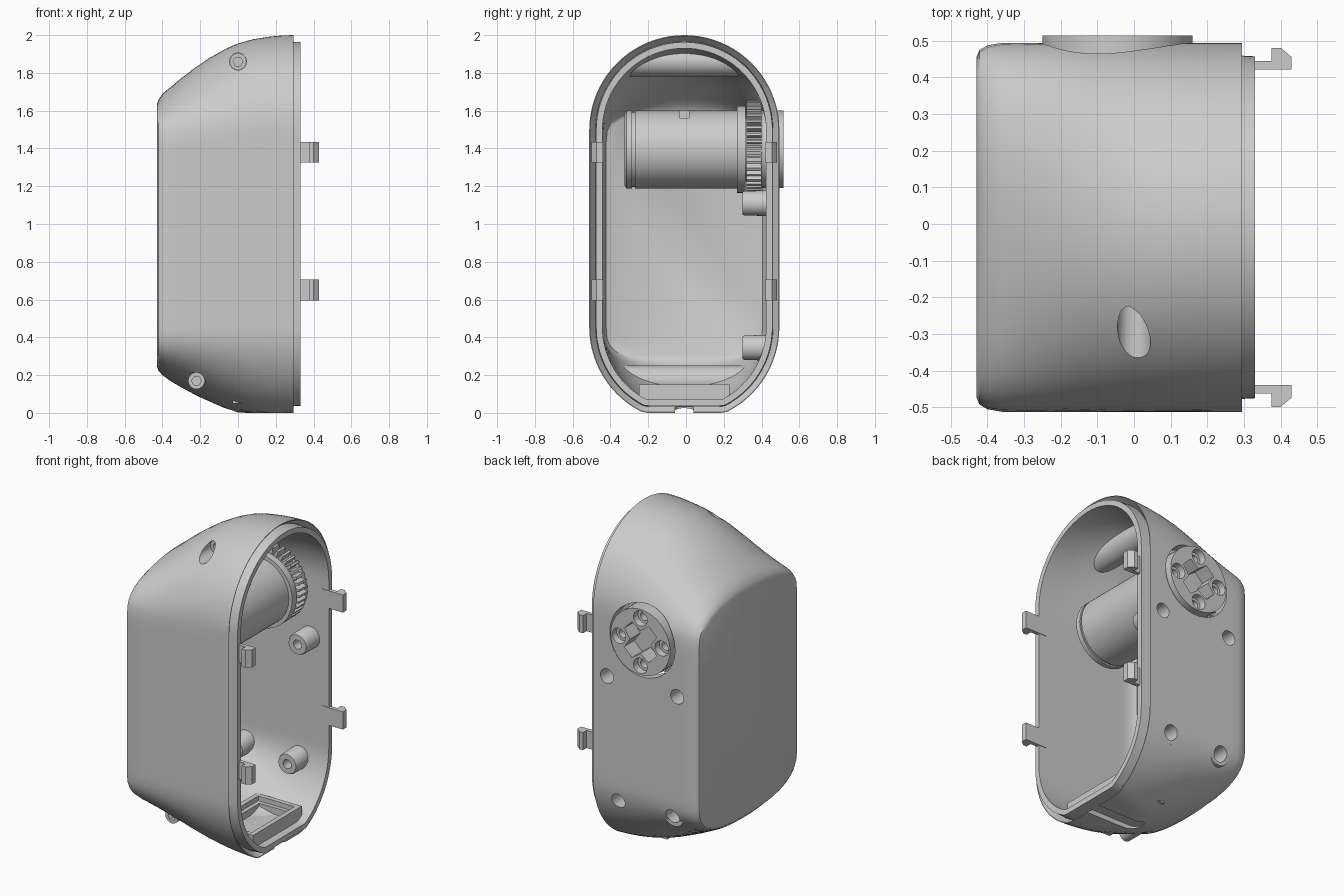
import bpy, bmesh
from math import sin, cos, pi, radians, sqrt

if "Cube" in bpy.data.objects:
    bpy.data.objects.remove(bpy.data.objects["Cube"])

MID_Y = -0.009          # centre line of the housing
MID_Z = 0.975
ARC_TOP, ARC_LOW = 1.4965, 0.455   # centres of the end arcs
BACK_LOW, BACK_HIGH = 0.25, 1.63   # extent of the flat back
AXLE = (-0.045, 1.395)  # x, z of the motor axis


def loft(name, rings):
    """Closed solid skinned through rings of equal point count."""
    bm = bmesh.new()
    loops = [[bm.verts.new(p) for p in ring] for ring in rings]
    n = len(loops[0])
    for a, b in zip(loops, loops[1:]):
        for i in range(n):
            j = (i + 1) % n
            bm.faces.new((a[i], a[j], b[j], b[i]))
    bm.faces.new(loops[0])
    bm.faces.new(loops[-1])
    bmesh.ops.recalc_face_normals(bm, faces=bm.faces)
    mesh = bpy.data.meshes.new(name)
    bm.to_mesh(mesh)
    bm.free()
    obj = bpy.data.objects.new(name, mesh)
    bpy.context.collection.objects.link(obj)
    return obj


def lathe(name, centre, profile, sides=48):
    """Turned part along y; profile is (y, radius) pairs."""
    cx, cz = centre
    return loft(name, [[(cx + r * cos(2 * pi * i / sides), y, cz + r * sin(2 * pi * i / sides))
                        for i in range(sides)] for y, r in profile])


def rod(name, centre, y0, y1, r, sides=32):
    return lathe(name, centre, [(y0, r), (y1, r)], sides)


def box(name, lo, hi):
    (x0, y0, z0), (x1, y1, z1) = lo, hi
    return loft(name, [[(x0, y0, z), (x1, y0, z), (x1, y1, z), (x0, y1, z)] for z in (z0, z1)])


def cut(obj, *cutters, operation="DIFFERENCE"):
    """Apply a boolean with each cutter, then discard it."""
    bpy.context.view_layer.objects.active = obj
    for c in cutters:
        c.hide_render = True
        mod = obj.modifiers.new("cut", "BOOLEAN")
        mod.operation = operation
        mod.solver = "EXACT"
        mod.object = c
        bpy.ops.object.modifier_apply(modifier=mod.name)
        bpy.data.objects.remove(c)


def soft_min(a, b, k):
    h = max(k - abs(a - b), 0) / k
    return min(a, b) - h * h * k / 4


def cap_limit(t, k):
    """Limit whose soft minimum with 1 equals t."""
    return t if 1 - t >= k else 1 + k - 2 * sqrt(k * max(1 - t, 0))


def section(x, inset, low, high, floor):
    """Blend of the rounded back outline and the full stadium, cut flat at floor."""
    r, arc = 0.5035 - inset, 40
    outline = [(r * cos(pi * i / arc), ARC_TOP + r * sin(pi * i / arc)) for i in range(arc + 1)]
    outline += [(-r, ARC_TOP + (ARC_LOW - ARC_TOP) * i / 16) for i in range(1, 16)]
    outline += [(-r * cos(pi * i / arc), ARC_LOW - r * sin(pi * i / arc)) for i in range(arc + 1)]
    outline += [(r, ARC_LOW + (ARC_TOP - ARC_LOW) * i / 16) for i in range(1, 16)]
    top, bottom = ARC_TOP + r, ARC_LOW - r
    upper = (0.4, top - MID_Z, BACK_HIGH - MID_Z, (top - high) / (top - BACK_HIGH))
    lower = (0.28, MID_Z - bottom, MID_Z - BACK_LOW, (low - bottom) / (BACK_LOW - bottom))
    ring = []
    for y, z in outline:
        d = z - MID_Z
        k, reach, height, weight = upper if d > 0 else lower
        limit = cap_limit(height / reach, k) * reach / max(abs(d), 0.01)
        f = 1 - (1 - soft_min(1, limit, k)) * weight
        ring.append((x, MID_Y + y * f, max(MID_Z + d * f, floor)))
    return ring


# Housing: outer skin, grooved rim with lip, and cavity in one continuous skin
STATIONS = [  # x, inset, bottom, top
    (-0.43, 0.04, 0.25, 1.63), (-0.422, 0.02, 0.225, 1.655), (-0.40, 0.007, 0.20, 1.69),
    (-0.36, 0, 0.17, 1.722), (-0.30, 0, 0.135, 1.772), (-0.22, 0, 0.092, 1.833),
    (-0.15, 0, 0.06, 1.88), (-0.07, 0, 0.025, 1.925), (0.0, 0, 0.0, 1.956),
    (0.08, 0, -0.022, 1.978), (0.16, 0, -0.037, 1.991), (0.23, 0, -0.045, 1.998),
    (0.295, 0, -0.0485, 2.0)]

rings = [section(*s, 0) for s in STATIONS]
for x, step in ((0.295, 0.004), (0.255, 0.033), (0.33, 0.037), (0.33, 0.07)):
    rings.append(section(x, step, step - 0.0485, 2 - step, step))
for x, i, lo, hi in reversed(STATIONS[:-2]):
    rings.append(section(x + 0.045, i + 0.07, lo + 0.06, hi - 0.06, 0.07))
housing = loft("housing", rings)

# Openings: output wheel, side screws, recessed bolts and cable channel
SCREWS = [(0.2, 1.11), (-0.285, 1.11), (0.13, 0.345), (-0.24, 0.345)]
BOLTS = [("upper", (0.0, 1.86), -0.17), ("lower", (-0.22, 0.17), -0.30)]
cut(housing, rod("wheel_cutter", AXLE, 0.35, 0.6, 0.225, 48))
cut(housing, *[rod("screw_cutter", s, 0.35, 0.6, 0.045) for s in SCREWS])
cut(housing, *[rod("bolt_cutter", c, -0.6, y, 0.045) for _, c, y in BOLTS])
channel = [(0.4, -0.05), (0.4, 0.05)]
channel += [(-0.02 - 0.05 * sin(pi * i / 12), 0.05 * cos(pi * i / 12)) for i in range(13)]
cut(housing, loft("channel_cutter", [[(x, MID_Y + y, z) for x, y in channel]
                                     for z in (-0.1, 0.03)]))
parts = [housing]

# Screw bosses inside the side wall
for n, s in enumerate(SCREWS):
    boss = lathe(f"screw_boss_{n + 1}", s, [(0.30, 0.06), (0.31, 0.065), (0.46, 0.068)])
    cut(boss, rod("bore", s, 0.2, 0.37, 0.028), rod("counterbore", s, 0.36, 0.6, 0.045))
    parts.append(boss)

# Recessed hex-socket bolts in tubes that span the full width
for label, c, y in BOLTS:
    bolt = rod(f"{label}_bolt", c, y - 0.04, y + 0.09, 0.044)
    cut(bolt, rod("hex_cutter", c, y - 0.1, y - 0.01, 0.026, 6))
    tube = rod(f"{label}_bolt_tube", c, -0.6, 0.6, 0.08, 48)
    core = loft("core_cutter", [section(x, i + 0.02, lo + 0.02, hi - 0.02, 0.02)
                                for x, i, lo, hi in STATIONS])
    cut(tube, core, operation="INTERSECT")
    cut(tube, rod("tube_cutter", c, -0.7, y + 0.08, 0.045))
    parts += [bolt, tube]

# Motor body with end groove, collar and locating notch
motor = lathe("motor", AXLE, [
    (-0.325, 0.19), (-0.315, 0.207), (-0.285, 0.207), (-0.285, 0.198), (-0.27, 0.198),
    (-0.27, 0.207), (0.27, 0.207), (0.27, 0.23), (0.315, 0.23), (0.315, 0.17), (0.40, 0.17)], 64)
cut(motor, box("notch_cutter", (-0.045, -0.035, 1.56), (0.3, 0.015, 1.7)))
parts.append(motor)

# Gear behind the output wheel
TEETH = 40
tooth = [(0.0, 0.205), (0.25, 0.205), (0.4, 0.245), (0.75, 0.245)]
gear_outline = [(r, 2 * pi * (t + f) / TEETH) for t in range(TEETH) for f, r in tooth]
parts.append(loft("gear", [[(AXLE[0] + r * cos(a), y, 1.415 + r * sin(a))
                            for r, a in gear_outline] for y in (0.32, 0.40)]))

# Output wheel with countersunk holes and a cross-shaped socket
wheel = lathe("output_wheel", AXLE, [(0.395, 0.205), (0.515, 0.205)], 64)
for q in range(4):
    a = q * pi / 2
    hole = (AXLE[0] + 0.148 * cos(a), AXLE[1] + 0.148 * sin(a))
    cut(wheel, lathe("hole_cutter", hole, [(0.42, 0.027), (0.475, 0.027), (0.475, 0.044),
                                           (0.55, 0.05)], 24))
cross = []
for q in range(4):
    a = pi / 4 + q * pi / 2
    for u, v in ((0.12, -0.038), (0.12, 0.038), (0.05, 0.05)):
        cross.append((AXLE[0] + u * cos(a) - v * sin(a), AXLE[1] + u * sin(a) + v * cos(a)))
cut(wheel, loft("socket_cutter", [[(x, y, z) for x, z in cross] for y in (0.415, 0.6)]))
parts.append(wheel)

# Open tray on the floor
tray = box("floor_tray", (-0.03, -0.25, 0.05), (0.28, 0.23, 0.15))
cut(tray, box("ledge_cutter", (0.0, -0.22, 0.12), (0.25, 0.20, 0.2)),
    box("well_cutter", (0.025, -0.195, 0.075), (0.225, 0.175, 0.2)))
parts.append(tray)

# Snap clips on both sides of the rim
CLIP = [(0.28, 0.43), (0.28, 0.454), (0.375, 0.454), (0.375, 0.49),
        (0.40, 0.49), (0.43, 0.465), (0.43, 0.43)]
for side, sign in (("left", 1), ("right", -1)):
    for level, z in (("upper", 1.38), ("lower", 0.65)):
        parts.append(loft(f"{level}_{side}_clip", [[(x, MID_Y + sign * y, z + h) for x, y in CLIP]
                                                   for h in (-0.055, 0.055)]))

# Smooth curved faces, keep edges crisp
bpy.ops.object.select_all(action="DESELECT")
for p in parts:
    p.select_set(True)
bpy.context.view_layer.objects.active = housing
bpy.ops.object.shade_smooth_by_angle(angle=radians(30))
